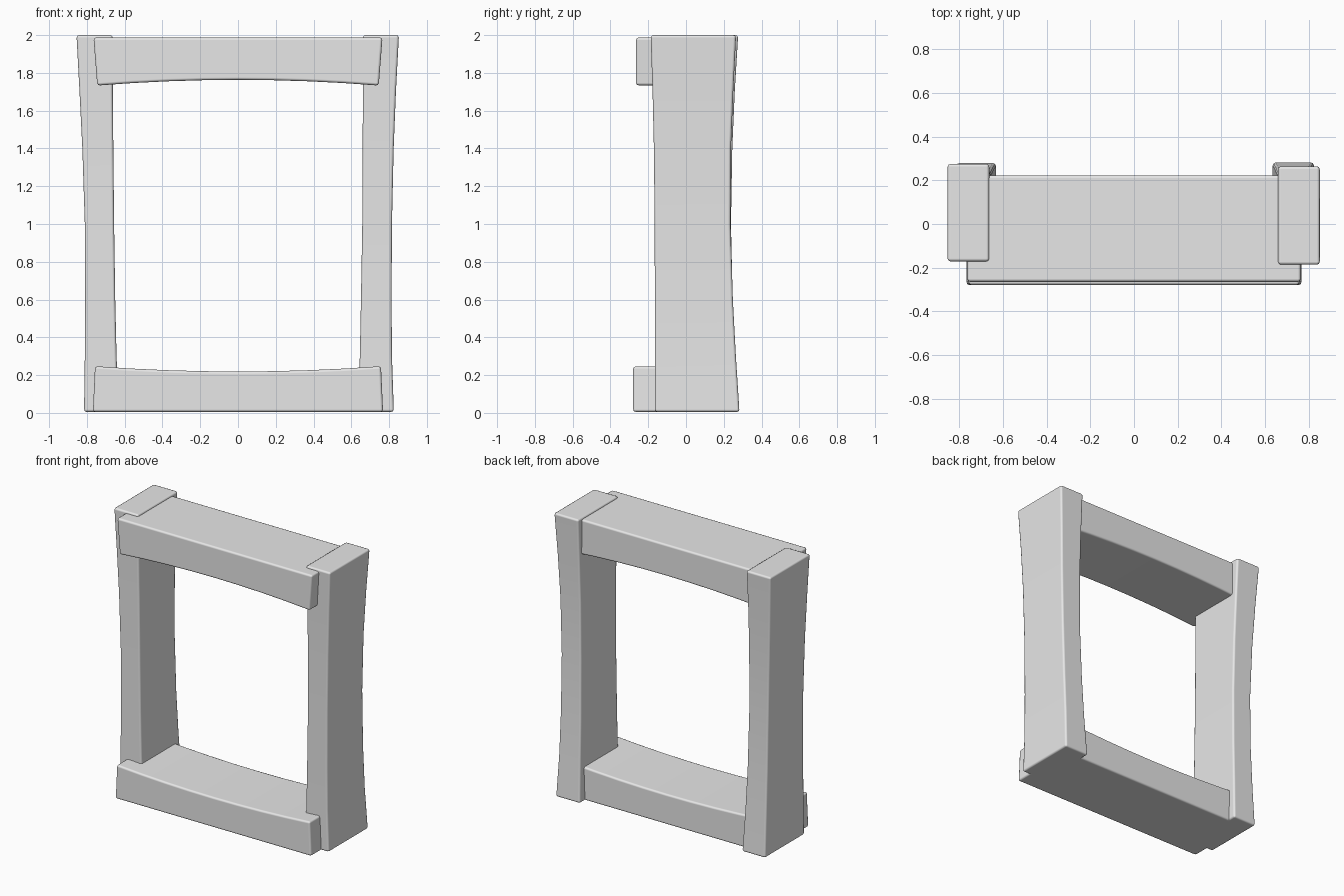
import bpy, bmesh

if "Cube" in bpy.data.objects:
    bpy.data.objects.remove(bpy.data.objects["Cube"], do_unlink=True)

grey = bpy.data.materials.new("plain_grey")
grey.use_nodes = True
grey.diffuse_color = (0.8, 0.8, 0.8, 1)
grey.node_tree.nodes["Principled BSDF"].inputs["Base Color"].default_value = (0.8, 0.8, 0.8, 1)


def loft(name, rings):
    """Skin a row of four-cornered rings, then round the long edges."""
    bm = bmesh.new()
    loops = [[bm.verts.new(p) for p in ring] for ring in rings]
    for a, b in zip(loops, loops[1:]):
        for i in range(4):
            j = (i + 1) % 4
            bm.faces.new((a[i], a[j], b[j], b[i]))
    bm.faces.new(loops[0])
    bm.faces.new(loops[-1])
    bmesh.ops.recalc_face_normals(bm, faces=bm.faces)
    mesh = bpy.data.meshes.new(name)
    bm.to_mesh(mesh)
    bm.free()
    mesh.materials.append(grey)
    obj = bpy.data.objects.new(name, mesh)
    bpy.context.collection.objects.link(obj)
    bpy.ops.object.select_all(action="DESELECT")
    obj.select_set(True)
    bpy.context.view_layer.objects.active = obj
    bpy.ops.object.shade_smooth_by_angle()
    bevel = obj.modifiers.new("worn_edges", "BEVEL")
    bevel.width = 0.014
    bevel.segments = 2
    bevel.limit_method = "ANGLE"
    bevel.harden_normals = True


def post(name, side, stations):
    # each station: height, inner x, outer x, front y, back y
    loft(name, [[(side * i, f, z), (side * o, f, z), (side * o, b, z), (side * i, b, z)]
                for z, i, o, f, b in stations])


def beam(name, front, back, low, high, low_bow, high_bow, half_low, half_high):
    # faces bow towards the middle of the span
    rings = []
    for k in range(9):
        s = k / 4 - 1
        bow = 1 - s * s
        z0, z1 = low + low_bow * bow, high + high_bow * bow
        rings.append([(s * half_low, front, z0), (s * half_low, back, z0),
                      (s * half_high, back, z1), (s * half_high, front, z1)])
    loft(name, rings)


# Flared upright posts
post("left_post", 1, [
    (0.005, 0.635, 0.825, -0.165, 0.283), (0.3, 0.645, 0.815, -0.165, 0.264),
    (0.6, 0.651, 0.813, -0.165, 0.248), (1.0, 0.658, 0.815, -0.166, 0.236),
    (1.4, 0.66, 0.824, -0.17, 0.238), (1.7, 0.661, 0.836, -0.177, 0.25),
    (2.0, 0.66, 0.852, -0.187, 0.265)])
post("right_post", -1, [
    (0.005, 0.632, 0.815, -0.165, 0.28), (0.3, 0.643, 0.811, -0.165, 0.262),
    (0.6, 0.65, 0.809, -0.164, 0.247), (1.0, 0.656, 0.811, -0.163, 0.238),
    (1.4, 0.66, 0.824, -0.164, 0.245), (1.7, 0.663, 0.839, -0.167, 0.258),
    (2.0, 0.663, 0.855, -0.172, 0.276)])

# Cross beams standing proud of the posts at the front
beam("top_beam", -0.265, 0.223, 1.733, 1.987, 0.03, 0, 0.745, 0.765)
beam("bottom_beam", -0.28, 0.223, 0.005, 0.247, 0, -0.028, 0.768, 0.757)
